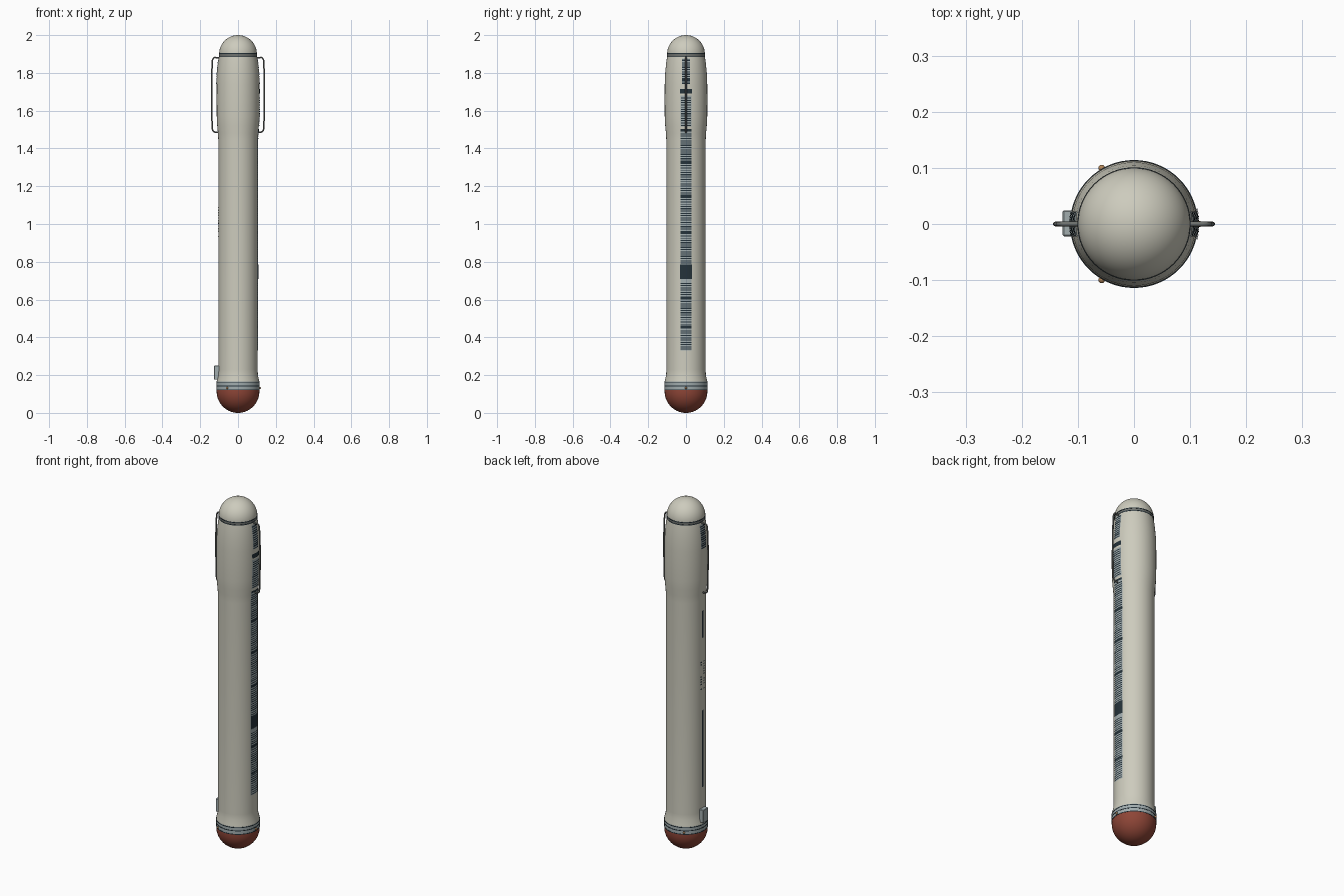
import bpy, bmesh, math, random

random.seed(4)
cube = bpy.data.objects.get("Cube")
if cube:
    bpy.data.objects.remove(cube, do_unlink=True)


def material(name, r, g, b, rough=0.6):
    m = bpy.data.materials.new(name)
    m.use_nodes = True
    m.diffuse_color = (r, g, b, 1)
    bsdf = m.node_tree.nodes["Principled BSDF"]
    bsdf.inputs["Base Color"].default_value = (r, g, b, 1)
    bsdf.inputs["Roughness"].default_value = rough
    return m


CREAM = material("warm_white", 0.61, 0.60, 0.51)
RED = material("brick_red", 0.27, 0.06, 0.038)
DARK = material("dark_navy", 0.018, 0.032, 0.042)
PALE = material("pale_blue_grey", 0.36, 0.42, 0.43)
GREY = material("steel_grey", 0.16, 0.17, 0.16)
BRASS = material("brass", 0.45, 0.24, 0.10)


def make_object(name, bm, mat, smooth=True):
    bmesh.ops.recalc_face_normals(bm, faces=bm.faces)
    mesh = bpy.data.meshes.new(name)
    bm.to_mesh(mesh)
    bm.free()
    obj = bpy.data.objects.new(name, mesh)
    bpy.context.collection.objects.link(obj)
    mesh.materials.append(mat)
    if smooth:
        bpy.ops.object.select_all(action="DESELECT")
        obj.select_set(True)
        bpy.context.view_layer.objects.active = obj
        bpy.ops.object.shade_smooth_by_angle(angle=math.radians(35))
    return obj


def lathe(name, profile, mat, steps=64):
    """Spin (radius, z) points around the z axis."""
    bm = bmesh.new()
    verts = [bm.verts.new((r, 0, z)) for r, z in profile]
    edges = [bm.edges.new(pair) for pair in zip(verts, verts[1:])]
    bmesh.ops.spin(bm, geom=verts + edges, cent=(0, 0, 0), axis=(0, 0, 1),
                   angle=math.tau, steps=steps)
    bmesh.ops.remove_doubles(bm, verts=bm.verts, dist=1e-5)
    return make_object(name, bm, mat)


def dome(radius, z, sign):
    arc = [math.radians(a) for a in range(0, 91, 6)]
    return [(radius * math.cos(a), z + sign * radius * math.sin(a)) for a in arc]


# Body: slim tube, flared foot and swollen upper section
BODY = [(0.113, 0.165), (0.112, 0.172), (0.105, 0.20), (0.104, 0.23),
        (0.104, 1.44), (0.106, 1.48), (0.110, 1.52), (0.1125, 1.57),
        (0.113, 1.66), (0.1125, 1.74), (0.110, 1.80), (0.104, 1.86), (0.100, 1.885)]
lathe("body", BODY, CREAM)

# Rounded ends
lathe("top_dome", dome(0.1, 1.9, 1), CREAM)
lathe("bottom_dome", [(0.113, 0.12)] + dome(0.113, 0.113, -1), RED)


# Stacked joint rings
def ring_stack(name, z0, z1, radius, mat, grooves):
    lathe(name, [(radius, z0), (radius, z1)], mat)
    for i, z in enumerate(grooves):
        lathe(f"{name}_line_{i + 1}",
              [(radius - 0.002, z - 0.002), (radius + 0.001, z - 0.002),
               (radius + 0.001, z + 0.002), (radius - 0.002, z + 0.002)], DARK)


ring_stack("lower_ring", 0.12, 0.165, 0.113, PALE, (0.122, 0.142, 0.160))
ring_stack("upper_ring", 1.885, 1.905, 0.1, GREY, (1.888, 1.902))

# Three rivets around the lower ring
for i in range(3):
    a = i * math.tau / 3
    bm = bmesh.new()
    bmesh.ops.create_uvsphere(bm, u_segments=12, v_segments=8, radius=0.006)
    bmesh.ops.translate(bm, verts=bm.verts,
                        vec=(0.115 * math.cos(a), 0.115 * math.sin(a), 0.132))
    make_object(f"rivet_{i + 1}", bm, BRASS)


def body_radius(z):
    for (r0, z0), (r1, z1) in zip(BODY, BODY[1:]):
        if z0 <= z <= z1:
            return r0 + (r1 - r0) * (z - z0) / (z1 - z0)
    return BODY[-1][0]


def wrap(bm, side, z0, z1, half, lift, y=0.0):
    """Add a patch that hugs the body on the +x or -x side."""
    rows = max(1, math.ceil((z1 - z0) / 0.03))
    grid = []
    for j in range(rows + 1):
        z = z0 + (z1 - z0) * j / rows
        r = body_radius(z) + lift
        ys = [y + half * (k / 4 - 1) for k in range(9)]
        grid.append([bm.verts.new((side * math.sqrt(r * r - v * v), v, z)) for v in ys])
    for low, high in zip(grid, grid[1:]):
        for k in range(8):
            quad = [low[k], low[k + 1], high[k + 1], high[k]]
            bm.faces.new(quad if side > 0 else quad[::-1])


def wrapped(name, side, patches, lift, mat):
    bm = bmesh.new()
    for z0, z1, half, y in patches:
        wrap(bm, side, z0, z1, half, lift, y)
    make_object(name, bm, mat)


def bars(z0, z1, half, fill):
    """Irregular row of thin horizontal bars."""
    out, z = [], z0
    while z < z1 - 0.012:
        t = 0.012 * fill * random.uniform(0.75, 1.25)
        out.append((z, z + t, half, 0))
        z += 0.012
    return out


# Instrument strip on the +x side
wrapped("strip_plate", 1, [(0.33, 1.50, 0.030, 0), (1.515, 1.68, 0.029, 0)], 0.0015, PALE)
strip = bars(0.335, 0.70, 0.029, 0.45) + bars(0.79, 1.495, 0.029, 0.45)
strip += bars(1.52, 1.68, 0.027, 0.5)
strip += [(z, z + 0.012, 0.030, 0) for z in (0.45, 0.60, 0.95, 1.14, 1.32, 1.49)]
wrapped("strip_bars", 1, strip, 0.003, DARK)
wrapped("strip_dark_blocks", 1, [(0.71, 0.785, 0.031, 0), (1.69, 1.715, 0.031, 0)],
        0.0035, DARK)

# Hatched panels near the top, both sides
for side, label in ((1, "left"), (-1, "right")):
    wrapped(f"{label}_hatch_plate", side, [(1.74, 1.875, 0.022, 0)], 0.0015, PALE)
    wrapped(f"{label}_hatch_bars", side, bars(1.742, 1.875, 0.021, 0.65), 0.003, DARK)

# Stripes and plain tick marks on the -x side
wrapped("side_stripes", -1, [(0.37, 0.81, 0.007, 0), (1.225, 1.38, 0.007, 0)], 0.0015, DARK)
ticks = [(0.93 + 0.014 * i, 0.937 + 0.014 * i, 0.006, y)
         for i in range(12) for y in (-0.013, 0.013) if random.random() < 0.75]
wrapped("side_ticks", -1, ticks, 0.002, DARK)

# Small box low on the -x side
bm = bmesh.new()
bmesh.ops.create_cube(bm, size=1)
bmesh.ops.scale(bm, verts=bm.verts, vec=(0.032, 0.046, 0.074))
bmesh.ops.translate(bm, verts=bm.verts, vec=(-0.111, 0.001, 0.213))
bmesh.ops.bevel(bm, geom=bm.edges[:], offset=0.002, segments=1, affect="EDGES")
make_object("side_box", bm, PALE, smooth=False)

# Bent wire handles, mirrored
HANDLE = [(0.100, 1.879), (0.122, 1.882), (0.130, 1.879), (0.135, 1.868),
          (0.139, 1.80), (0.140, 1.70), (0.139, 1.58), (0.136, 1.503),
          (0.132, 1.492), (0.123, 1.487), (0.102, 1.484)]
for side, label in ((1, "left"), (-1, "right")):
    curve = bpy.data.curves.new(f"{label}_handle", "CURVE")
    curve.dimensions = "3D"
    curve.bevel_depth = 0.0042
    curve.bevel_resolution = 3
    curve.use_fill_caps = True
    spline = curve.splines.new("POLY")
    spline.points.add(len(HANDLE) - 1)
    for p, (x, z) in zip(spline.points, HANDLE):
        p.co = (side * x, 0, z, 1)
    spline.use_smooth = True
    curve.materials.append(GREY)
    bpy.context.collection.objects.link(bpy.data.objects.new(f"{label}_handle", curve))
